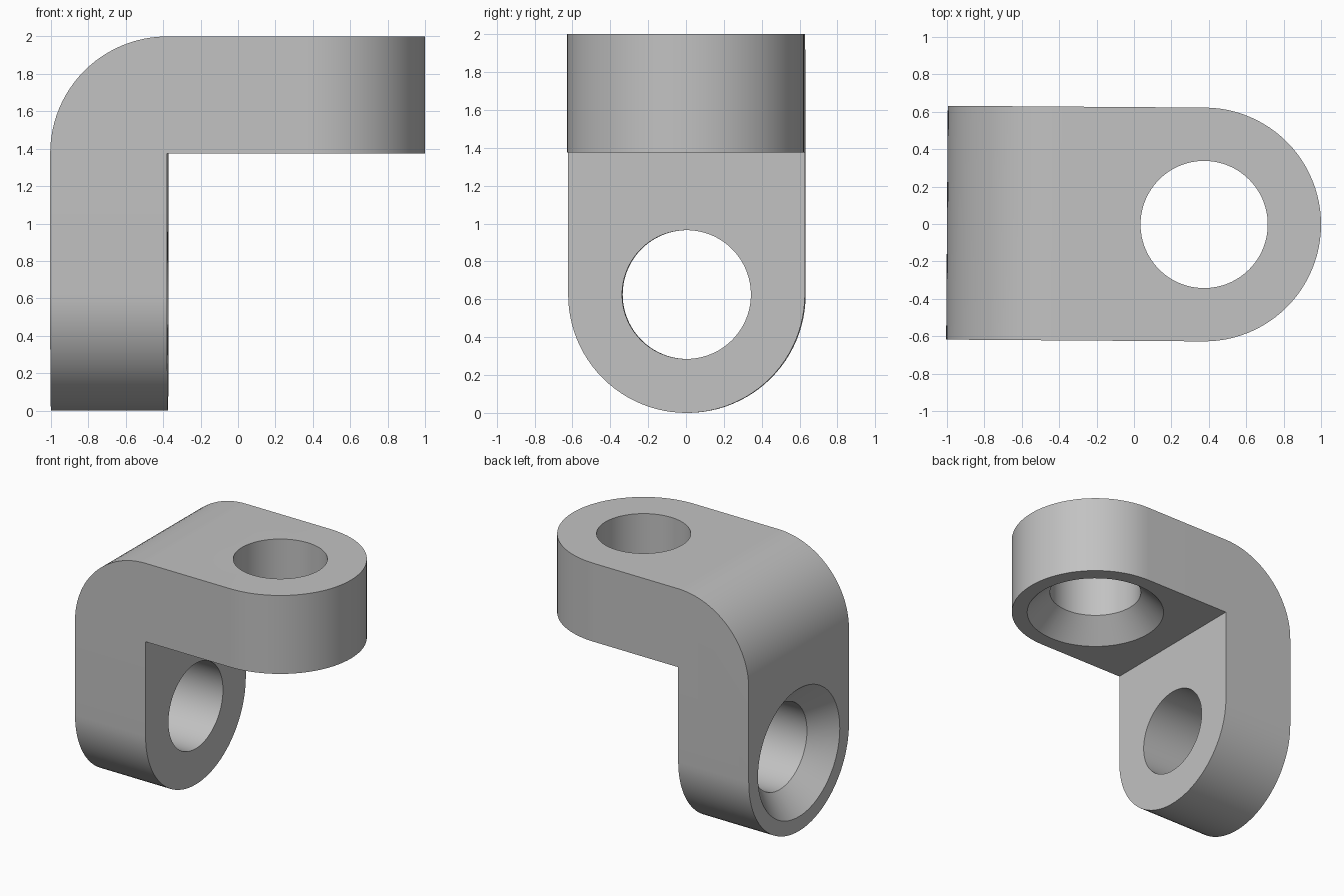
import bpy, bmesh, math
from mathutils import Matrix, Vector

cube = bpy.data.objects.get("Cube")
if cube:
    bpy.data.objects.remove(cube, do_unlink=True)

R = 0.625                 # arm thickness, half width and rounding radius
BORE, SINK = 0.34, 0.51   # bore radius and countersink mouth radius

grey = bpy.data.materials.new("plain grey")
grey.use_nodes = True
colour = (0.54, 0.54, 0.54, 1)
grey.diffuse_color = colour
grey.node_tree.nodes["Principled BSDF"].inputs["Base Color"].default_value = colour


def make_object(name, bm):
    bmesh.ops.recalc_face_normals(bm, faces=bm.faces)
    mesh = bpy.data.meshes.new(name)
    bm.to_mesh(mesh)
    bm.free()
    mesh.materials.append(grey)
    obj = bpy.data.objects.new(name, mesh)
    bpy.context.collection.objects.link(obj)
    return obj


def bracket():
    # L-shaped side profile, extruded across the width
    bm = bmesh.new()
    profile = [(-1, 0), (R - 1, 0), (R - 1, 2 - R), (1, 2 - R), (1, 2), (-1, 2)]
    face = bm.faces.new([bm.verts.new((x, -R, z)) for x, z in profile])
    side = bmesh.ops.extrude_face_region(bm, geom=[face])["geom"]
    verts = [v for v in side if isinstance(v, bmesh.types.BMVert)]
    bmesh.ops.translate(bm, verts=verts, vec=(0, 2 * R, 0))
    bmesh.ops.recalc_face_normals(bm, faces=bm.faces)

    # Round the outer elbow and both arm ends
    def rounded(edge):
        a, b = (v.co for v in edge.verts)
        mid, along = (a + b) / 2, (a - b).normalized()
        elbow = abs(along.y) > 0.9 and mid.x < -0.9 and mid.z > 1.9
        arm_end = abs(along.z) > 0.9 and mid.x > 0.9
        leg_end = abs(along.x) > 0.9 and mid.z < 0.1
        return elbow or arm_end or leg_end

    bmesh.ops.bevel(bm, geom=[e for e in bm.edges if rounded(e)], offset=R - 0.0002,
                    offset_type='OFFSET', segments=24, profile=0.5, affect='EDGES')
    bmesh.ops.remove_doubles(bm, verts=bm.verts, dist=0.001)
    return make_object("angle_bracket", bm)


def bore_cutter(name, mouth, direction):
    # Lathed countersunk bore, opening at the mouth and running along direction
    bm = bmesh.new()
    over, depth = 0.1, SINK - BORE
    points = [(0, -over), (SINK + over, -over), (BORE, depth), (BORE, 1), (0, 1)]
    verts = [bm.verts.new((r, 0, h)) for r, h in points]
    edges = [bm.edges.new(pair) for pair in zip(verts, verts[1:])]
    bmesh.ops.spin(bm, geom=verts + edges, cent=(0, 0, 0), axis=(0, 0, 1),
                   angle=2 * math.pi, steps=96)
    bmesh.ops.remove_doubles(bm, verts=bm.verts, dist=0.0001)
    turn = Vector((0, 0, 1)).rotation_difference(Vector(direction)).to_matrix().to_4x4()
    bm.transform(Matrix.Translation(mouth) @ turn)
    obj = make_object(name, bm)
    obj.hide_render = True
    return obj


body = bracket()
bpy.context.view_layer.objects.active = body
body.select_set(True)

# Countersunk bores: underside of the arm, outer face of the leg
for name, mouth, direction in [("arm_bore", (1 - R, 0, 2 - R), (0, 0, 1)),
                               ("leg_bore", (-1, 0, R), (1, 0, 0))]:
    cutter = bore_cutter(name, mouth, direction)
    cut = body.modifiers.new(name, 'BOOLEAN')
    cut.operation, cut.solver, cut.object = 'DIFFERENCE', 'EXACT', cutter
    bpy.ops.object.modifier_apply(modifier=cut.name)
    bpy.data.objects.remove(cutter, do_unlink=True)

# The part sits turned very slightly about the vertical
body.data.transform(Matrix.Rotation(math.radians(-0.4), 4, 'Z'))
bpy.ops.object.shade_smooth_by_angle(angle=math.radians(30))
